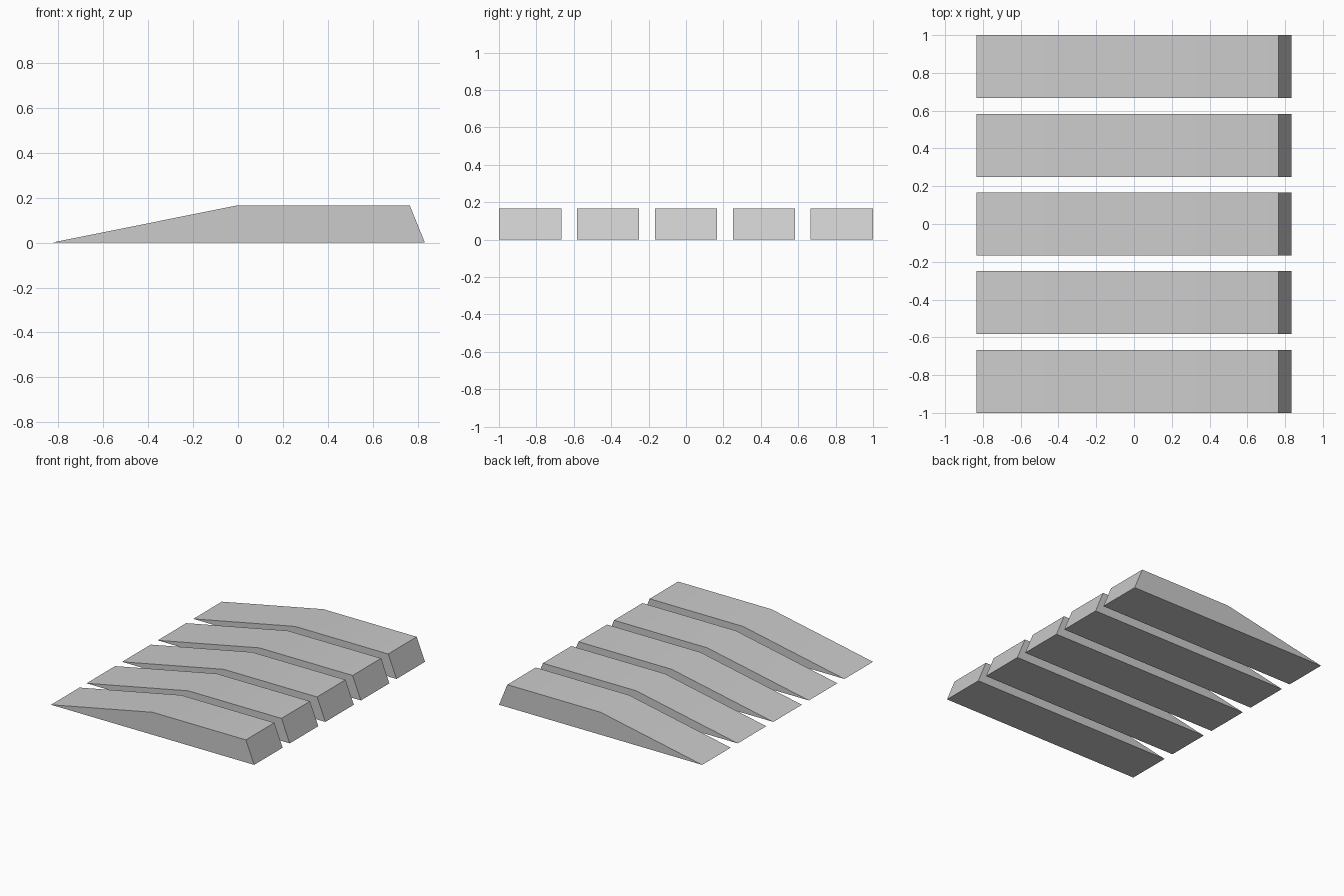
import bpy
import bmesh

cube = bpy.data.objects.get("Cube")
if cube:
    bpy.data.objects.remove(cube, do_unlink=True)

BAR_COUNT = 5
BAR_WIDTH = 1 / 3
PITCH = 5 / 12
# Side profile: thin tip, ridge, top end, bottom end
PROFILE = [(-0.833, 0), (0, 0.167), (0.765, 0.167), (0.833, 0)]

grey = bpy.data.materials.new("light grey")
grey.use_nodes = True
colour = (0.6, 0.6, 0.6, 1)
grey.diffuse_color = colour
grey.node_tree.nodes["Principled BSDF"].inputs["Base Color"].default_value = colour


def make_bar(name, y):
    """Extrude the wedge profile across the bar's width."""
    bm = bmesh.new()
    side = bm.faces.new([bm.verts.new((x, -BAR_WIDTH / 2, z)) for x, z in PROFILE])
    out = bmesh.ops.extrude_face_region(bm, geom=[side])
    moved = [v for v in out["geom"] if isinstance(v, bmesh.types.BMVert)]
    bmesh.ops.translate(bm, verts=moved, vec=(0, BAR_WIDTH, 0))
    bmesh.ops.recalc_face_normals(bm, faces=bm.faces)
    mesh = bpy.data.meshes.new(name)
    bm.to_mesh(mesh)
    bm.free()
    mesh.materials.append(grey)
    bar = bpy.data.objects.new(name, mesh)
    bar.location.y = y
    bpy.context.collection.objects.link(bar)
    return bar


# Row of ramped bars, front to back
bpy.ops.object.select_all(action="DESELECT")
for i in range(BAR_COUNT):
    bar = make_bar(f"ramp_bar_{i + 1}", (i - (BAR_COUNT - 1) / 2) * PITCH)
    bar.select_set(True)
    bpy.context.view_layer.objects.active = bar

# Soft ridge, sharp outer edges
bpy.ops.object.shade_smooth_by_angle()
